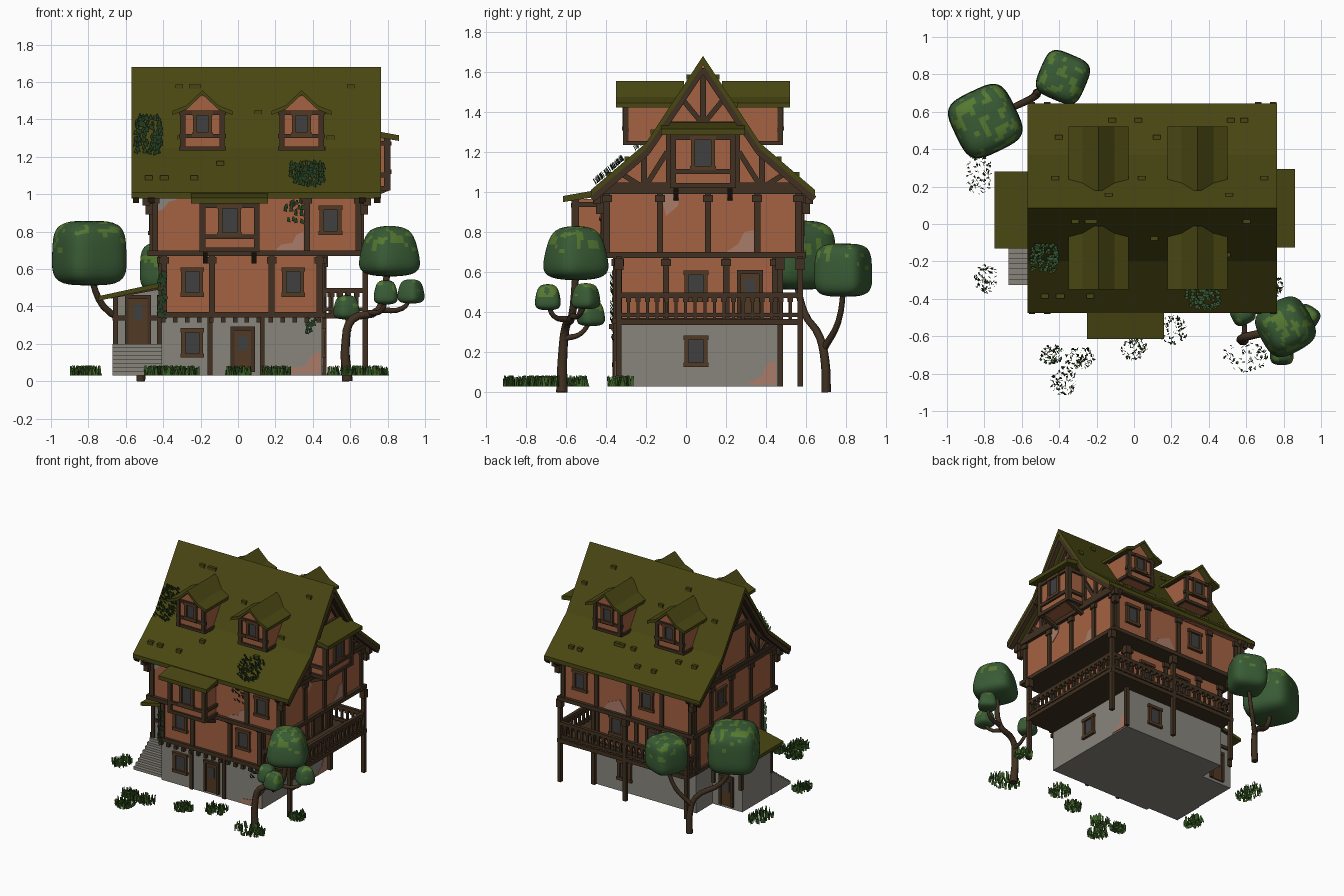
import bpy, bmesh, math, random
from mathutils import Vector, Matrix, noise

if "Cube" in bpy.data.objects:
    bpy.data.objects.remove(bpy.data.objects["Cube"])

random.seed(4)
COL = dict(roof_moss=(.066, .062, .006), brick=(.37, .122, .054), stone=(.25, .235, .205), wood=(.052, .03, .015),
           frame=(.085, .042, .018), glass=(.05, .05, .053), leaf=(.04, .105, .035), leaf_light=(.09, .19, .03),
           grass=(.045, .12, .02), plaster=(.4, .2, .14))
MAT = {}
for k, c in COL.items():
    MAT[k] = bpy.data.materials.new(k)
    MAT[k].diffuse_color = (*c, 1)
PARTS = {}


def part(name, mat):
    return PARTS.setdefault((name, mat), bmesh.new())


def extrude(name, mat, pts, vec):
    """closed prism: polygon of 3D points pushed along vec"""
    bm = part(name, mat)
    a = [bm.verts.new(p) for p in pts]
    b = [bm.verts.new(Vector(p) + Vector(vec)) for p in pts]
    n = len(a)
    bm.faces.new(a)
    bm.faces.new(b[::-1])
    for i in range(n):
        bm.faces.new((a[i], b[i], b[(i + 1) % n], a[(i + 1) % n]))


def box(name, mat, x0, x1, y0, y1, z0, z1):
    extrude(name, mat, [(x0, y0, z0), (x1, y0, z0), (x1, y1, z0), (x0, y1, z0)], (0, 0, z1 - z0))


def P(side, u, z, d):
    """point on a house side: u along the wall, d outward from the origin"""
    return {'f': (u, -d, z), 'b': (u, d, z), 'r': (d, u, z), 'l': (-d, u, z)}[side]


def wbox(name, mat, side, u0, u1, z0, z1, d0, d1):
    a, b = P(side, u0, z0, d0), P(side, u1, z1, d1)
    box(name, mat, a[0], b[0], a[1], b[1], a[2], b[2])


def beam(name, mat, p, q, w):
    p, q = Vector(p), Vector(q)
    m = Matrix.Translation((p + q) / 2) @ (q - p).to_track_quat('Z', 'Y').to_matrix().to_4x4()
    bmesh.ops.create_cube(part(name, mat), size=1, matrix=m @ Matrix.Diagonal((w, w, (q - p).length, 1)))


def window(side, u, z, d, w=.095, h=.135):
    wbox('window_panes', 'glass', side, u - w / 2, u + w / 2, z - h / 2, z + h / 2, d - .01, d + .006)
    for s in (-1, 1):
        wbox('window_frames', 'frame', side, u + s * w / 2 - .011, u + s * w / 2 + .011, z - h / 2, z + h / 2, d - .01, d + .016)
        wbox('window_frames', 'frame', side, u - w / 2 - .016, u + w / 2 + .016, z + s * h / 2 - .011, z + s * h / 2 + .011, d - .01, d + .02)


def door(side, u, z0, d, w=.11, h=.23):
    wbox('doors', 'frame', side, u - w / 2, u + w / 2, z0, z0 + h, d - .01, d + .01)
    wbox('door_panes', 'glass', side, u - .025, u + .025, z0 + h * .5, z0 + h * .85, d, d + .013)
    for s in (-1, 1):
        wbox('door_frames', 'wood', side, u + s * w / 2 - .01, u + s * w / 2 + .01, z0, z0 + h, d - .01, d + .018)
    wbox('door_frames', 'wood', side, u - w / 2 - .01, u + w / 2 + .01, z0 + h - .01, z0 + h + .012, d - .01, d + .02)


def patch(mat, side, d, pts):
    o = Vector(P(side, 0, 0, .004))
    extrude('worn_patches', mat, [P(side, u, z, d) for u, z in pts], o)


def posts(side, us, z0, z1, d, w=.032):
    for u in us:
        wbox('wall_posts', 'wood', side, u - w / 2, u + w / 2, z0, z1, d - .01, d + .014)
        if z0 > .3:   # little capital under each beam
            wbox('post_caps', 'wood', side, u - w * .8, u + w * .8, z1 - .05, z1 - .015, d - .01, d + .022)


# walls of the three storeys
box('stone_base', 'stone', -.41, .45, -.35, .46, .03, .35)
box('middle_storey', 'brick', -.41, .45, -.35, .46, .35, .68)
box('upper_storey', 'brick', -.46, .66, -.41, .575, .68, 1.01)
box('lower_beam_band', 'wood', -.43, .47, -.37, .48, .34, .37)
box('upper_beam_band', 'wood', -.485, .685, -.435, .6, .67, .7)
box('eave_beam_band', 'wood', -.485, .685, -.44, .61, .99, 1.02)
for i in range(14):   # joist ends under the bands
    x = -.4 + i * .064
    box('joist_ends', 'wood', x - .012, x + .012, -.385, -.36, .315, .34)
posts('f', (-.15, .13), .03, .34, .35, .026)
posts('f', (-.395, -.14, .18, .435), .36, .68, .35)
posts('f', (-.445, .37, .645), .69, 1, .41)
posts('b', (-.395, -.2, .1, .435), .36, .68, .46)
posts('b', (-.445, -.2, .08, .36, .645), .69, 1, .575)
posts('r', (-.335, -.1, .2, .445), .36, .68, .45)
posts('r', (-.395, -.13, .11, .355, .56), .69, 1, .66)
posts('l', (-.335, -.13, .3, .445), .36, .68, .41)
posts('l', (-.395, -.13, .11, .355, .56), .69, 1, .46)

# main roof: a kinked slab on a solid attic
YC = .085
SLOPE = [(.56, 1.01), (.285, 1.245), (0, 1.68)]


def roof_line(drop, widen=0):
    r = [(d - widen, z - drop) for d, z in SLOPE[:2]]
    return [(YC - d, z) for d, z in r] + [(YC, 1.68 - drop * 1.4)] + [(YC + d, z) for d, z in r[::-1]]


def roof_z(d):
    return 1.01 + (.56 - d) * .855 if d > .285 else 1.68 - d * 1.526


extrude('main_roof', 'roof_moss', [(-.57, y, z) for y, z in roof_line(0) + roof_line(.032)[::-1]], (1.335, 0, 0))
extrude('attic_walls', 'brick', [(-.46, y, z) for y, z in roof_line(.02, .03)], (1.12, 0, 0))
for sx, xw in ((-1, -.46), (1, .66)):   # timber on both gables
    x = xw + sx * .004
    for xr in (x, xw + sx * .085):
        line = roof_line(.045, .005)
        for a, b in zip(line, line[1:]):
            beam('gable_rafters', 'wood', (xr, *a), (xr, *b), .034)
    for h, z in ((.5, 1.03), (.205, 1.335)):
        beam('gable_ties', 'wood', (x, YC - h, z), (x, YC + h, z), .034)
    beam('gable_timbers', 'wood', (x, YC, 1.335), (x, YC, 1.62), .03)
    for s in (-1, 1):
        beam('gable_timbers', 'wood', (x, YC + s * .295, 1.02), (x, YC + s * .295, 1.2), .03)
        beam('gable_timbers', 'wood', (x, YC + s * .17, 1.02), (x, YC + s * .17, 1.36), .028)
        beam('gable_timbers', 'wood', (x, YC + s * .31, 1.03), (x, YC + s * .42, 1.1), .026)
        beam('gable_timbers', 'wood', (x, YC + s * .28, 1.04), (x, YC + s * .18, 1.2), .026)
        beam('gable_timbers', 'wood', (x, YC + s * .01, 1.35), (x, YC + s * .1, 1.46), .026)
        for z, o in ((.97, .03), (.92, .015)):   # brackets at the corners
            box('eave_brackets', 'wood', xw - .02 + sx * o, xw + .02 + sx * o, YC + s * (.5 + o) - .02, YC + s * (.5 + o) + .02, z - .03, z + .03)
for s in (-1, 1):   # loose shingles
    for i in range(18):
        x, d = random.uniform(-.52, .68), random.choice((.07, .16, .25, .38, .47))
        y, z = YC + s * d, roof_z(d)
        box('loose_shingles', 'roof_moss', x, x + .04, y - .012, y + .012, z - .01, z + .014)

# dormers, two on each slope
for s, side, d in ((-1, 'f', .30), (1, 'b', .47)):
    for cx in (-.19, .34):
        yw = YC + s * .385
        extrude('dormer_walls', 'brick', [(cx + u, yw, z) for u, z in ((-.115, 1.235), (.115, 1.235), (.115, 1.45), (0, 1.53), (-.115, 1.45))], (0, -s * .25, 0))
        top = [(-.16, 1.445), (-.085, 1.475), (0, 1.555), (.085, 1.475), (.16, 1.445)]
        extrude('dormer_roofs', 'roof_moss', [(cx + u, YC + s * .435, z) for u, z in top + [(u, z - .022) for u, z in top[::-1]]], (0, -s * .34, 0))
        for z in (1.245, 1.31, 1.435):
            box('dormer_beams', 'wood', cx - .125, cx + .125, yw - .012, yw + .012, z - .011, z + .011)
        for u in (-.105, .105):
            box('dormer_beams', 'wood', cx + u - .014, cx + u + .014, yw - .014, yw + .014, 1.235, 1.46)
            for z in (1.245, 1.44):
                beam('dormer_beams', 'wood', (cx + u * 1.1, yw, z), (cx + u * 1.1, yw - s * .2, z), .022)
        window(side, cx, 1.375, d, .08, .115)


# hanging bays with a lean-to roof
def bay(side, u, hw, z0, z1, d0, d1):
    wbox('bay_walls', 'brick', side, u - hw, u + hw, z0, z1, d0 - .05, d1)
    o = Vector(P(side, u + hw + .06, 0, 0)) - Vector(P(side, u - hw - .06, 0, 0))
    extrude('bay_roofs', 'roof_moss', [P(side, u - hw - .06, z, d) for d, z in
            ((d0 - .02, z1 + .055), (d1 + .06, z1 + .015), (d1 + .06, z1 - .015), (d0 - .02, z1 + .02))], o)
    for z in (z0, z0 + .07, z1 - .04):
        wbox('bay_beams', 'wood', side, u - hw - .015, u + hw + .015, z, z + .025, d0 - .02, d1 + .014)
    for s in (-1, 1):
        wbox('bay_posts', 'wood', side, u + s * hw - .015, u + s * hw + .015, z0, z1, d1 - .02, d1 + .016)
        beam('bay_braces', 'wood', P(side, u + s * hw * .9, z0 - .05, d0), P(side, u + s * hw * .9, z0 + .01, d1), .025)
    window(side, u, z1 - .105, d1, .1, .15)


bay('f', -.045, .145, .69, .965, .41, .555)
bay('r', YC, .15, 1.02, 1.3, .66, .80)

# windows and doors
for a in (('f', -.245, .53, .35), ('f', .295, .53, .35), ('f', -.245, .205, .35), ('f', .495, .86, .41), ('r', .05, .205, .45),
          ('r', .05, .53, .45), ('b', .5, .86, .575), ('b', -.07, .86, .575), ('b', .27, .53, .46), ('b', .2, .2, .46), ('l', .24, .86, .46)):
    window(*a)
door('f', .025, .05, .35)
door('r', .32, .37, .45)
door('b', -.05, .37, .46)

# worn patches where the wall finish has fallen
patch('stone', 'f', .41, [(-.45, 1), (-.45, .9), (-.4, .92), (-.37, .96), (-.33, .97), (-.32, 1)])
patch('plaster', 'f', .41, [(.2, .7), (.35, .7), (.35, .8), (.31, .78), (.29, .74), (.23, .73)])
patch('plaster', 'f', .35, [(.25, .04), (.44, .04), (.44, .16), (.39, .14), (.36, .08), (.28, .07)])
patch('plaster', 'r', .66, [(.2, .7), (.34, .7), (.34, .81), (.29, .8), (.26, .74)])
patch('plaster', 'r', .66, [(-.13, 1), (-.03, 1), (-.04, .93), (-.1, .88)])
patch('plaster', 'r', .45, [(.3, .04), (.45, .04), (.45, .16), (.4, .14), (.38, .08)])
patch('plaster', 'b', .575, [(.1, .7), (.3, .7), (.26, .76), (.16, .8)])

# balcony round the right and back
box('balcony_floor_right', 'wood', .45, .695, -.35, .585, .335, .365)
box('balcony_floor_back', 'wood', -.42, .45, .46, .585, .335, .365)
for x, y in ((.68, -.335), (.68, .57), (.12, .57), (-.405, .57), (.46, .47)):
    box('balcony_posts', 'wood', x - .014, x + .014, y - .014, y + .014, .03, .68)
    box('balcony_post_caps', 'wood', x - .022, x + .022, y - .022, y + .022, .61, .67)
for p, q in (((.68, -.335), (.68, .57)), ((.68, .57), (-.405, .57)), ((.46, -.335), (.68, -.335)), ((-.405, .47), (-.405, .57))):
    p, q = Vector((*p, 0)), Vector((*q, 0))
    for z, w in ((.485, .026), (.385, .02)):
        beam('balcony_rails', 'wood', p + Vector((0, 0, z)), q + Vector((0, 0, z)), w)
    n = max(2, round((q - p).length / .047))
    for i in range(n + 1):
        c = p.lerp(q, i / n)
        beam('balusters', 'wood', c + Vector((0, 0, .36)), c + Vector((0, 0, .48)), .015)
        beam('baluster_heads', 'wood', c + Vector((0, 0, .45)), c + Vector((0, 0, .48)), .026)

# side porch and stairs
box('porch_walls', 'stone', -.665, -.4, -.1, .26, .03, .45)
extrude('porch_gable', 'stone', [(-.665, -.1, .44), (-.4, -.1, .44), (-.4, -.1, .51), (-.665, -.1, .465)], (0, .36, 0))
extrude('porch_roof', 'roof_moss', [(-.745, -.13, .455), (-.4, -.13, .53), (-.4, -.13, .505), (-.745, -.13, .43)], (0, .41, 0))
for y in (-.1, .26):
    for x in (-.655, -.42):
        box('porch_posts', 'wood', x - .014, x + .014, y - .013, y + .013, .2, .46)
    beam('porch_beams', 'wood', (-.68, y, .455), (-.41, y, .505), .026)
    box('porch_beams', 'wood', -.67, -.41, y - .01, y + .01, .325, .35)
door('f', -.535, .2, .1, .12, .25)
door('b', -.535, .05, .26, .1, .22)
for i in range(8):
    box('stairs', 'stone', -.67, -.41, -.325 + i * .028, -.09, .03 + i * .021, .053 + i * .021)


# trees
def trunk(name, pts):
    cu = bpy.data.curves.new(name, 'CURVE')
    cu.dimensions, cu.bevel_depth, cu.bevel_resolution, cu.use_fill_caps = '3D', 1, 2, True
    cu.resolution_u = 4
    sp = cu.splines.new('BEZIER')
    sp.bezier_points.add(len(pts) - 1)
    for b, (x, y, z, r) in zip(sp.bezier_points, pts):
        b.co, b.radius, b.handle_left_type, b.handle_right_type = (x, y, z), r, 'AUTO', 'AUTO'
    ob = bpy.data.objects.new(name, cu)
    bpy.context.collection.objects.link(ob)
    cu.materials.append(MAT['wood'])
    bpy.ops.object.select_all(action='DESELECT')
    bpy.context.view_layer.objects.active = ob
    ob.select_set(True)
    bpy.ops.object.convert(target='MESH')


def crown(name, c, size, rot, square, taper):
    """rounded block of leaves with lighter spots towards the top"""
    bm = bmesh.new()
    bmesh.ops.create_cube(bm, size=2)
    bmesh.ops.subdivide_edges(bm, edges=bm.edges[:], cuts=11, use_grid_fill=True)
    for v in bm.verts:
        p = v.co.copy()
        n = (p.x ** 4 + p.y ** 4 + p.z ** 4) ** .25
        p = p.normalized().lerp(p / n, square)
        k = 1 - taper * (p.z + 1) / 2
        v.co = Vector((p.x * k * size[0], p.y * k * size[1], p.z * size[2])) / 2
    for f in bm.faces:
        q = f.calc_center_median()
        f.smooth = True
        f.material_index = int(noise.noise((q + Vector(c)) * 22) > .45 - .5 * q.z / size[2] - (.1 if q.z > 0 else -.2))
    bm.transform(Matrix.Translation(c) @ Matrix.Rotation(rot, 4, 'Z'))
    me = bpy.data.meshes.new(name)
    bm.to_mesh(me)
    me.materials.append(MAT['leaf'])
    me.materials.append(MAT['leaf_light'])
    bpy.context.collection.objects.link(bpy.data.objects.new(name, me))


trunk('front_tree_trunk', [(.585, -.62, 0, .03), (.575, -.615, .2, .024), (.61, -.6, .33, .022), (.75, -.57, .38, .02), (.8, -.55, .6, .018)])
trunk('front_tree_branch_a', [(.7, -.58, .365, .016), (.77, -.66, .38, .013), (.79, -.69, .45, .011)])
trunk('front_tree_branch_b', [(.75, -.57, .38, .016), (.88, -.53, .39, .013), (.925, -.5, .45, .011)])
trunk('front_tree_branch_c', [(.59, -.61, .27, .016), (.59, -.53, .29, .012), (.58, -.475, .36, .011)])
crown('front_tree_crown', (.81, -.55, .695), (.33, .33, .27), .5, .75, .33)
for i, c in enumerate(((.79, -.69, .475), (.925, -.5, .48), (.58, -.475, .395))):
    crown('front_tree_tuft_%d' % i, c, (.145, .145, .13), i, .7, .3)
trunk('back_tree_trunk', [(-.52, .7, 0, .024), (-.52, .695, .15, .022), (-.55, .67, .27, .02), (-.72, .59, .4, .018), (-.79, .55, .56, .016)])
trunk('back_tree_branch', [(-.53, .69, .22, .018), (-.44, .76, .35, .015), (-.38, .79, .55, .013)])
crown('back_tree_big_crown', (-.795, .55, .685), (.36, .36, .345), .45, .95, .06)
crown('back_tree_small_crown', (-.38, .785, .61), (.265, .265, .265), -.4, .95, .06)


# grass blades and ivy leaves
def blade(name, mat, p, ax, up):
    bm = part(name, mat)
    bm.faces.new([bm.verts.new(Vector(p) + q) for q in (-ax, ax, ax * .5 + up, up - ax * .5)])


for x, y, rx, ry in ((-.83, .27, .07, .12), (-.79, -.29, .06, .08), (-.44, -.7, .06, .05), (-.29, -.72, .08, .06), (-.38, -.84, .07, .08),
                     (0, -.67, .07, .06), (.21, -.56, .08, .08), (.6, -.71, .12, .08), (.74, -.33, .06, .06)):
    for i in range(90):
        a, r, t = random.uniform(0, 6.28), math.sqrt(random.random()), random.uniform(0, 3.14)
        blade('grass', 'grass', (x + rx * r * math.cos(a), y + ry * r * math.sin(a), .03),
              Vector((math.cos(t), math.sin(t), 0)) * .009, Vector((random.uniform(-.01, .01), random.uniform(-.01, .01), random.uniform(.03, .055))))
for x, z, rx, rz, d, n in ((-.48, 1.31, .07, .1, None, 110), (.37, 1.1, .09, .06, None, 110), (.3, .9, .05, .06, .42, 22),
                           (-.405, .45, .02, .12, .365, 45), (.39, .29, .03, .04, .36, 12)):
    for i in range(n):
        px, pz = x + rx * random.uniform(-1, 1), z + rz * random.uniform(-1, 1)
        out = d if d else -YC + (.56 - (pz - 1.01) / .855 if pz < 1.245 else (1.68 - pz) / 1.526) + .01
        t = random.uniform(-.6, .6)
        blade('ivy', 'leaf', (px, -out, pz), Vector((math.cos(t), 0, math.sin(t))) * .01, Vector((0, -.015, .025)))

for (name, mat), bm in PARTS.items():
    bmesh.ops.recalc_face_normals(bm, faces=bm.faces[:])
    me = bpy.data.meshes.new(name)
    bm.to_mesh(me)
    me.materials.append(MAT[mat])
    bpy.context.collection.objects.link(bpy.data.objects.new(name, me))

for m in bpy.data.materials:
    if m.users and not m.is_grease_pencil:
        m.use_nodes = True
        m.node_tree.nodes["Principled BSDF"].inputs["Base Color"].default_value = m.diffuse_color
